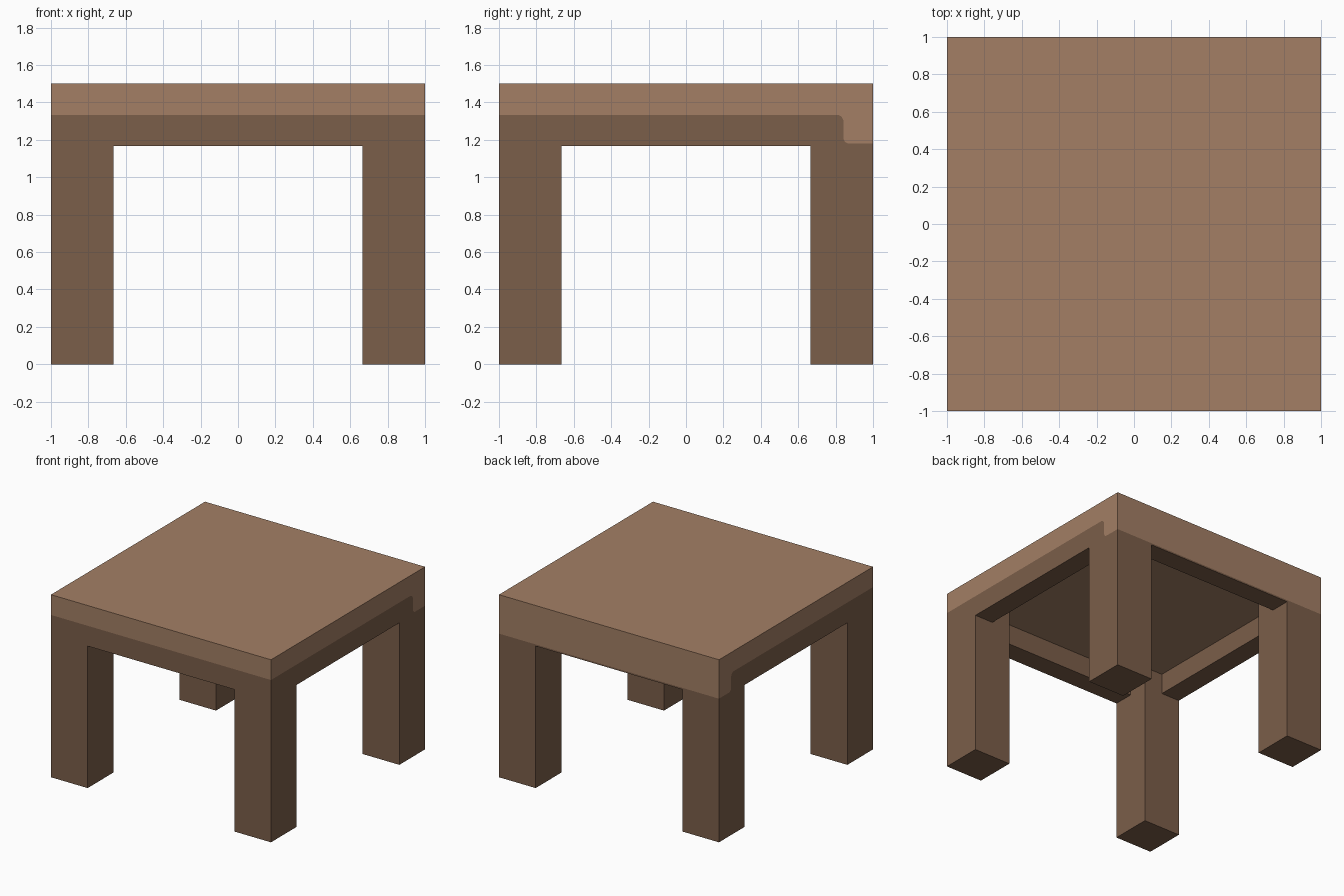
import bpy, bmesh
from math import sin, cos, radians

cube = bpy.data.objects.get("Cube")
if cube:
    bpy.data.objects.remove(cube, do_unlink=True)

UNIT = 1 / 6                  # thickness of the top and the aprons
LEG = 2 * UNIT
APRON_Z, TOP_Z, HEIGHT = 7 * UNIT, 8 * UNIT, 9 * UNIT
INNER = 1 - UNIT
LIP_Y, LIP_Z = 0.842, 1.18    # edge of the lip that hangs down at the back


def make_material(name, color):
    mat = bpy.data.materials.new(name)
    mat.use_nodes = True
    mat.diffuse_color = color
    mat.node_tree.nodes["Principled BSDF"].inputs["Base Color"].default_value = color
    return mat


light_wood = make_material("light wood", (0.366, 0.212, 0.130, 1))
dark_wood = make_material("dark wood", (0.198, 0.112, 0.067, 1))


def extrude_x(name, profile, x0, x1, mat):
    """Extrude a (y, z) outline from x0 to x1."""
    bm = bmesh.new()
    face = bm.faces.new([bm.verts.new((x0, y, z)) for y, z in profile])
    geom = bmesh.ops.extrude_face_region(bm, geom=[face])["geom"]
    moved = [v for v in geom if isinstance(v, bmesh.types.BMVert)]
    bmesh.ops.translate(bm, verts=moved, vec=(x1 - x0, 0, 0))
    bmesh.ops.recalc_face_normals(bm, faces=bm.faces)
    mesh = bpy.data.meshes.new(name)
    bm.to_mesh(mesh)
    bm.free()
    mesh.materials.append(mat)
    obj = bpy.data.objects.new(name, mesh)
    bpy.context.scene.collection.objects.link(obj)
    return obj


def rect(y0, y1, z0, z1):
    return [(y0, z0), (y1, z0), (y1, z1), (y0, z1)]


def arc(cy, cz, r, start, end, steps=5):
    angles = [radians(start + (end - start) * i / steps) for i in range(steps + 1)]
    return [(cy + r * cos(a), cz + r * sin(a)) for a in angles]


# S-shaped joint between the lip and the back of the frame, from bottom to top
R_LOW, R_HIGH = 0.03, 0.036
joint = [(1, LIP_Z)]
joint += arc(LIP_Y + R_LOW, LIP_Z + R_LOW, R_LOW, 270, 180)
joint += arc(LIP_Y - R_HIGH, TOP_Z - R_HIGH, R_HIGH, 0, 90)

# Top with its back lip
extrude_x("table_top", [(-1, HEIGHT), (-1, TOP_Z)] + joint[::-1] + [(1, HEIGHT)],
          -1, 1, light_wood)

# Legs and side aprons
for side, s in (("left", 1), ("right", -1)):
    extrude_x(f"front_{side}_leg", rect(-1, LEG - 1, 0, TOP_Z), s, s * (1 - LEG), dark_wood)
    extrude_x(f"back_{side}_leg", [(1 - LEG, 0), (1, 0)] + joint + [(1 - LEG, TOP_Z)],
              s, s * (1 - LEG), dark_wood)
    extrude_x(f"{side}_apron", rect(LEG - 1, 1 - LEG, APRON_Z, TOP_Z),
              s, s * INNER, dark_wood)

# Front and back aprons
extrude_x("front_apron", rect(-1, -INNER, APRON_Z, TOP_Z), LEG - 1, 1 - LEG, dark_wood)
behind = [(y, z) for y, z in joint if y > INNER]
extrude_x("back_apron", [(INNER, APRON_Z), (1, APRON_Z)] + behind + [(INNER, TOP_Z)],
          LEG - 1, 1 - LEG, dark_wood)
